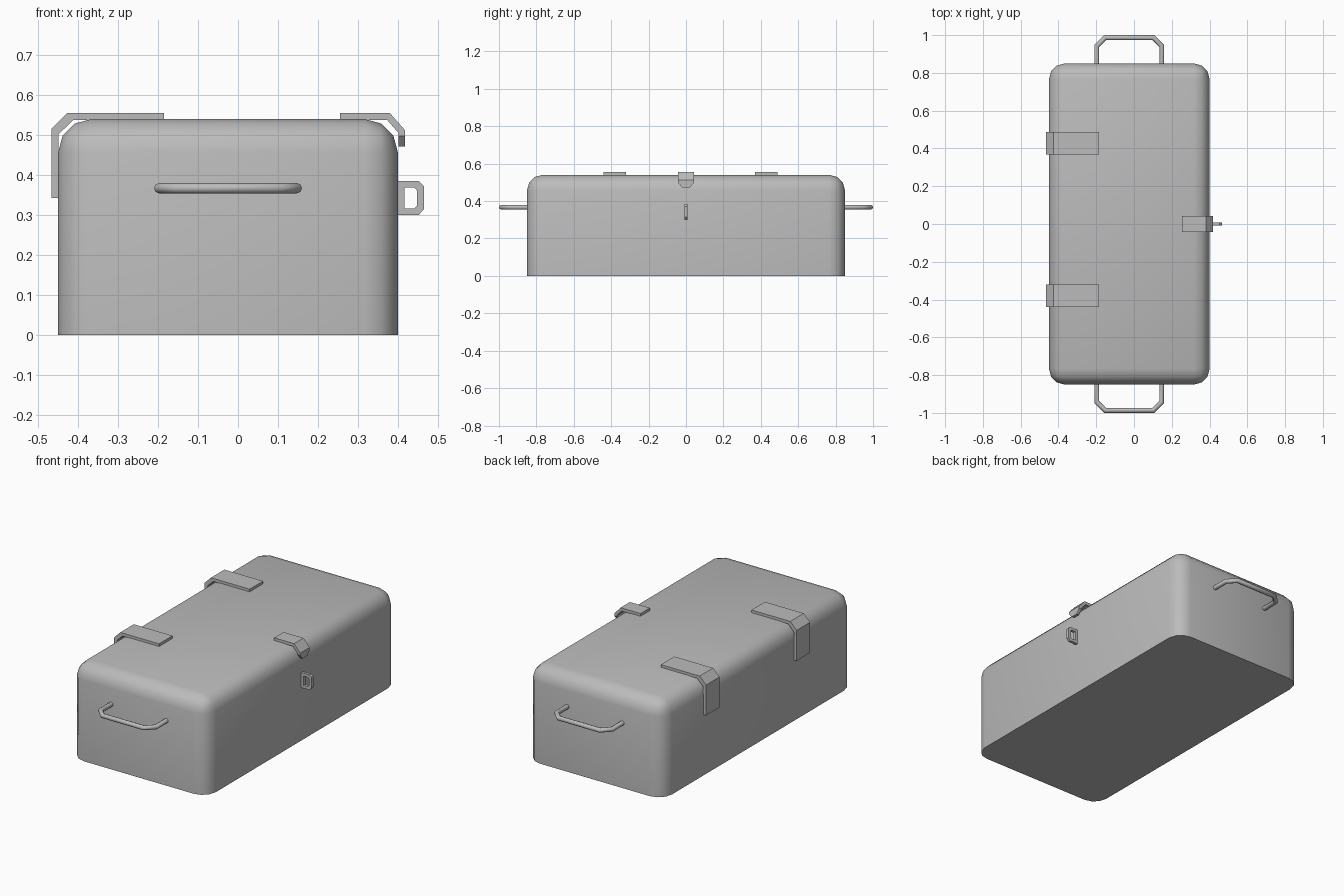
import bpy, bmesh, math
from mathutils import Vector

default = bpy.data.objects.get("Cube")
if default:
    bpy.data.objects.remove(default, do_unlink=True)

GREY = (0.5, 0.5, 0.5, 1)
metal = bpy.data.materials.new("plain_grey")
metal.use_nodes = True
metal.diffuse_color = GREY
metal.node_tree.nodes["Principled BSDF"].inputs["Base Color"].default_value = GREY


def finish(name, bm, smooth=False):
    bmesh.ops.recalc_face_normals(bm, faces=bm.faces)
    mesh = bpy.data.meshes.new(name)
    bm.to_mesh(mesh)
    bm.free()
    obj = bpy.data.objects.new(name, mesh)
    bpy.context.collection.objects.link(obj)
    mesh.materials.append(metal)
    if smooth:
        bpy.ops.object.select_all(action="DESELECT")
        obj.select_set(True)
        bpy.context.view_layer.objects.active = obj
        bpy.ops.object.shade_smooth_by_angle(angle=math.radians(50))
    return obj


def strap(name, outer, inner, y0, y1, closed=False, tip=0):
    """Band between two x-z outlines, extruded along y; tip narrows the last point."""
    bm = bmesh.new()
    rings = []
    for i, (o, n) in enumerate(zip(outer, inner)):
        t = tip if i == len(outer) - 1 else 0
        rings.append([bm.verts.new((p[0], y, p[1])) for p, y in
                      ((o, y0 + t), (o, y1 - t), (n, y1 - t), (n, y0 + t))])
    pairs = list(zip(rings, rings[1:]))
    if closed:
        pairs.append((rings[-1], rings[0]))
    else:
        bm.faces.new(rings[0])
        bm.faces.new(rings[-1])
    for a, b in pairs:
        for k in range(4):
            j = (k + 1) % 4
            bm.faces.new((a[k], a[j], b[j], b[k]))
    return finish(name, bm)


def tube(name, path, radius, sides=8):
    """Round bar swept along a path in the x-y plane with mitred corners."""
    bm = bmesh.new()
    pts = [Vector(p) for p in path]
    rings = []
    for i, p in enumerate(pts):
        d_in = (p - pts[max(i - 1, 0)]).normalized()
        d_out = (pts[min(i + 1, len(pts) - 1)] - p).normalized()
        along = (d_in + d_out).normalized()
        side = Vector((along.y, -along.x, 0))
        stretch = 1 / along.dot(d_out if i == 0 else d_in)
        ring = []
        for k in range(sides):
            a = math.tau * k / sides
            offset = side * math.cos(a) * stretch + Vector((0, 0, math.sin(a)))
            ring.append(bm.verts.new(p + offset * radius))
        rings.append(ring)
    for a, b in zip(rings, rings[1:]):
        for k in range(sides):
            j = (k + 1) % sides
            bm.faces.new((a[k], a[j], b[j], b[k]))
    bm.faces.new(rings[0])
    bm.faces.new(rings[-1])
    return finish(name, bm, smooth=True)


# Case body: box with rounded uprights and rounded top rim, flat base
bm = bmesh.new()
bmesh.ops.create_cube(bm, size=1)
for v in bm.verts:
    v.co = (v.co.x * 0.85 - 0.025, v.co.y * 1.7, (v.co.z + 0.5) * 0.54)
rim = [e for e in bm.edges if max(v.co.z for v in e.verts) > 0.1]
bmesh.ops.bevel(bm, geom=rim, offset=0.083, segments=3, profile=0.5, affect="EDGES")
finish("case_body", bm, smooth=True)

# Hinge straps wrapping the left-hand edge in the plan
hinge_out = [(-0.185, 0.555), (-0.427, 0.555), (-0.467, 0.515), (-0.467, 0.427), (-0.467, 0.343)]
hinge_in = [(-0.185, 0.538), (-0.412, 0.538), (-0.449, 0.502), (-0.449, 0.427), (-0.449, 0.343)]
for name, y in (("front_hinge", -0.38), ("back_hinge", 0.428)):
    strap(name, hinge_out, hinge_in, y - 0.06, y + 0.06)

# Latch flap with a tapered tip
latch_out = [(0.255, 0.555), (0.38, 0.555), (0.418, 0.512), (0.418, 0.498), (0.418, 0.472)]
latch_in = [(0.255, 0.538), (0.373, 0.538), (0.402, 0.505), (0.402, 0.498), (0.402, 0.472)]
strap("latch_flap", latch_out, latch_in, -0.042, 0.042, tip=0.022)

# Staple loop for the lock
loop_out = [(0.395, 0.3), (0.452, 0.3), (0.465, 0.314), (0.465, 0.372), (0.452, 0.385), (0.395, 0.385)]
loop_in = [(0.416, 0.316), (0.441, 0.316), (0.448, 0.324), (0.448, 0.361), (0.441, 0.369), (0.416, 0.369)]
strap("lock_staple", loop_out, loop_in, -0.008, 0.008, closed=True)

# Carrying handles, one at each end
for name, s in (("front_handle", -1), ("back_handle", 1)):
    half = [(0.172, 0.83), (0.172, 0.943), (0.128, 0.987)]
    path = [(-x, y) for x, y in half] + [(x, y) for x, y in reversed(half)]
    tube(name, [(x - 0.025, s * y, 0.367) for x, y in path], 0.013)
